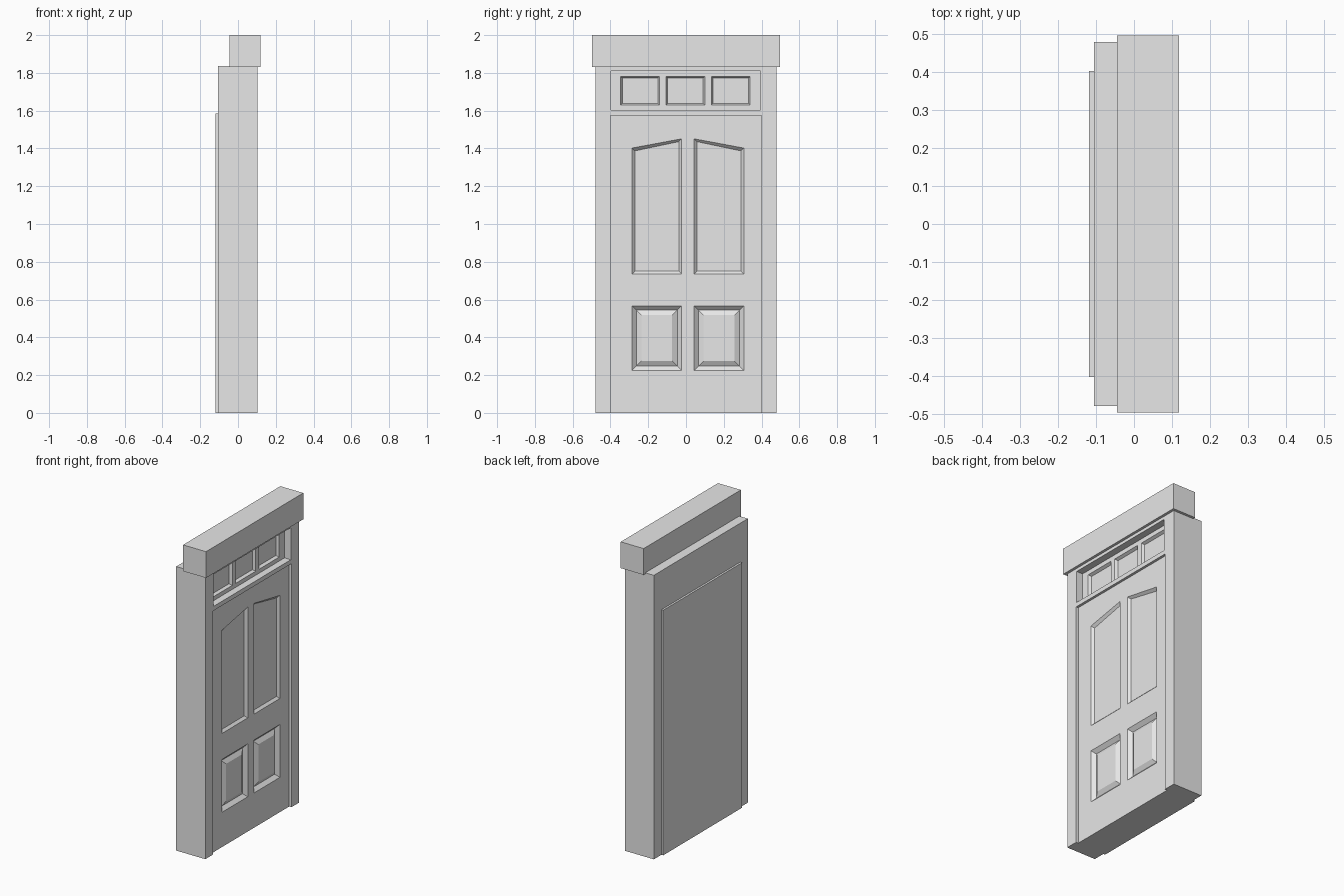
import bpy
import bmesh

old = bpy.data.objects.get("Cube")
if old:
    bpy.data.objects.remove(old, do_unlink=True)

GREY = (0.8, 0.8, 0.8, 1)
paint = bpy.data.materials.new("plain_grey")
paint.use_nodes = True
paint.diffuse_color = GREY
paint.node_tree.nodes["Principled BSDF"].inputs["Base Color"].default_value = GREY


def loft(name, outline, rings):
    """Stack copies of a y-z outline; each ring is (x, inset toward the centre)."""
    cy = sum(p[0] for p in outline) / len(outline)
    cz = sum(p[1] for p in outline) / len(outline)
    bm = bmesh.new()
    loops = []
    for x, inset in rings:
        loops.append([bm.verts.new((x, y + (inset if y < cy else -inset),
                                    z + (inset if z < cz else -inset)))
                      for y, z in outline])
    n = len(outline)
    for a, b in zip(loops, loops[1:]):
        for i in range(n):
            j = (i + 1) % n
            bm.faces.new((a[i], a[j], b[j], b[i]))
    bm.faces.new(loops[0])
    bm.faces.new(loops[-1])
    bmesh.ops.recalc_face_normals(bm, faces=bm.faces)
    mesh = bpy.data.meshes.new(name)
    bm.to_mesh(mesh)
    bm.free()
    mesh.materials.append(paint)
    obj = bpy.data.objects.new(name, mesh)
    bpy.context.collection.objects.link(obj)
    return obj


def rect(y0, y1, z0, z1):
    return [(y0, z0), (y1, z0), (y1, z1), (y0, z1)]


def box(name, x0, x1, outline):
    return loft(name, outline, [(x0, 0), (x1, 0)])


def carve(obj, cutters):
    """Subtract every cutter, then discard them."""
    for c in cutters:
        c.hide_render = True
        mod = obj.modifiers.new("cut", 'BOOLEAN')
        mod.operation = 'DIFFERENCE'
        mod.solver = 'EXACT'
        mod.object = c
    graph = bpy.context.evaluated_depsgraph_get()
    result = bpy.data.meshes.new_from_object(obj.evaluated_get(graph))
    obj.modifiers.clear()
    obj.data = result
    for c in cutters:
        bpy.data.objects.remove(c, do_unlink=True)


# Frame with a doorway and a recessed transom holding three panes
FRONT = 0.102
TRANSOM = FRONT - 0.045
frame = box("door_frame", -0.106, FRONT, rect(-0.48, 0.48, 0, 1.837))
cuts = [box("doorway_cutter", -0.2, 0.2, rect(-0.4, 0.4, -0.1, 1.575)),
        box("transom_cutter", TRANSOM, 0.2, rect(-0.396, 0.394, 1.603, 1.81))]
for k in (-1, 0, 1):
    y = 0.24 * k - 0.003
    cuts.append(loft("pane_cutter", rect(y - 0.103, y + 0.103, 1.629, 1.782),
                     [(TRANSOM + 0.01, 0), (TRANSOM, 0), (TRANSOM - 0.018, 0.009)]))
carve(frame, cuts)

# Door slab with two slanted upper panels and two raised lower panels
FACE = 0.086
door = box("door", -0.119, FACE, rect(-0.403, 0.403, 0, 1.585))
cuts = []
for s in (-1, 1):
    inner, outer = 0.01 + s * 0.033, 0.01 + s * 0.296
    cuts.append(loft("upper_panel_cutter",
                     [(outer, 0.735), (inner, 0.735), (inner, 1.451), (outer, 1.402)],
                     [(FACE + 0.01, 0), (FACE, 0), (FACE - 0.015, 0.015)]))
    cuts.append(loft("lower_panel_cutter", rect(*sorted((inner, outer)), 0.225, 0.567),
                     [(FACE + 0.01, 0), (FACE, 0),
                      (FACE - 0.022, 0.023), (FACE - 0.006, 0.05)]))
carve(door, cuts)

# Lintel
box("lintel", -0.045, 0.119, rect(-0.497, 0.497, 1.83, 2.0))
